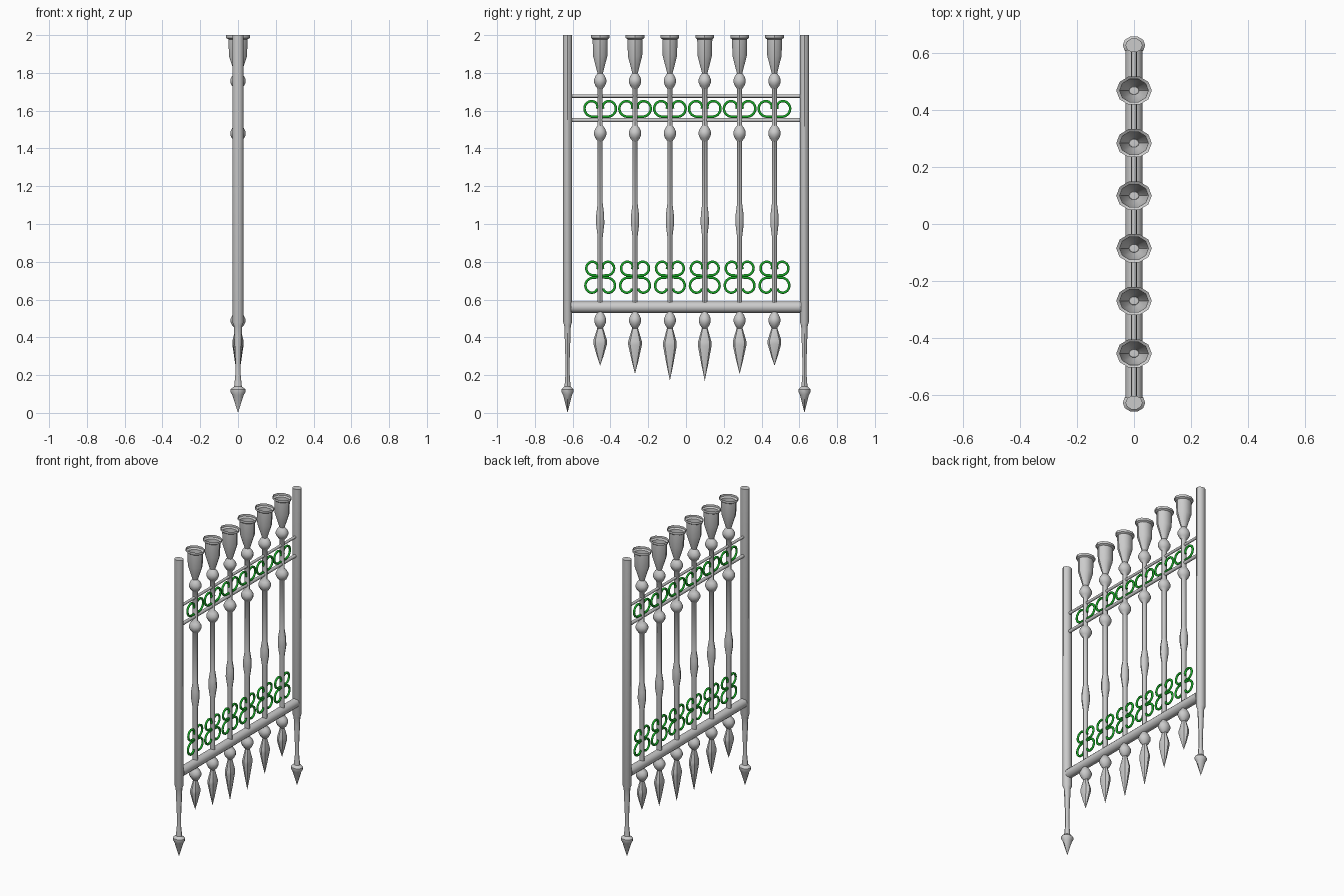
import bpy, bmesh, math

if "Cube" in bpy.data.objects:
    bpy.data.objects.remove(bpy.data.objects["Cube"])

green = bpy.data.materials.new("green_paint")
green.diffuse_color = (0.01, 0.40, 0.02, 1)
green.use_nodes = True
green.node_tree.nodes["Principled BSDF"].inputs["Base Color"].default_value = green.diffuse_color


def finish(obj, angle=40):
    bpy.ops.object.select_all(action='DESELECT')
    obj.select_set(True)
    bpy.context.view_layer.objects.active = obj
    bpy.ops.object.shade_smooth_by_angle(angle=math.radians(angle))


def turned(name, profile, y, sx=1.2, seg=10):
    """Revolve (radius, z) points about z; zero radius closes to a point."""
    bm = bmesh.new()
    rings = []
    for r, z in profile:
        if r == 0:
            rings.append([bm.verts.new((0, y, z))] * seg)
        else:
            rings.append([bm.verts.new((sx * r * math.cos(math.tau * k / seg),
                                        y + r * math.sin(math.tau * k / seg), z))
                          for k in range(seg)])
    for a, b in zip(rings, rings[1:]):
        for k in range(seg):
            n = (k + 1) % seg
            bm.faces.new(list(dict.fromkeys((a[k], a[n], b[n], b[k]))))
    bmesh.ops.recalc_face_normals(bm, faces=bm.faces)
    me = bpy.data.meshes.new(name)
    bm.to_mesh(me)
    bm.free()
    obj = bpy.data.objects.new(name, me)
    bpy.context.collection.objects.link(obj)
    finish(obj)
    return obj


def ball(z, r, h, neck):
    """Profile of a turned ball, top to bottom."""
    return [(neck, z + h), (r * .78, z + h * .62), (r, z + h * .2),
            (r, z - h * .2), (r * .78, z - h * .62), (neck, z - h)]


def rail(name, z, r):
    bpy.ops.mesh.primitive_cylinder_add(vertices=12, radius=r, depth=1.22,
                                        location=(0, 0, z), rotation=(math.pi / 2, 0, 0))
    obj = bpy.context.object
    obj.name = name
    finish(obj)


def scrolls(name, y, curls):
    """Pairs of curls either side of a picket: (link z, offset, centre z, radius, up)."""
    cu = bpy.data.curves.new(name, 'CURVE')
    cu.dimensions = '3D'
    cu.bevel_depth = 0.0075
    cu.bevel_resolution = 1
    cu.use_fill_caps = True
    for link, off, cz, r, up, sweep in curls:
        for side in (-1, 1):
            pts = [(0, link)]
            for k in range(19):
                t = k / 18
                a = math.radians(-100 + sweep * t)
                rr = r * (1 - 0.5 * t ** 2)
                pts.append((off + rr * math.cos(a), cz + up * rr * math.sin(a)))
            sp = cu.splines.new('POLY')
            sp.points.add(len(pts) - 1)
            for p, (u, z) in zip(sp.points, pts):
                p.co = (0, y + side * u, z, 1)
    cu.materials.append(green)
    obj = bpy.data.objects.new(name, cu)
    bpy.context.collection.objects.link(obj)
    finish(obj) if obj.type == 'MESH' else None


# End posts with narrow ground spikes
post = [(0, 2), (.025, 2), (.025, .48), (.018, .46), (.016, .40), (.011, .26), (.012, .20),
        (.017, .14), (.033, .125), (.033, .11), (.025, .095), (0, 0)]
for label, y in (("left", -.627), ("right", .627)):
    turned("end_post_" + label, post, y)

# Horizontal rails
rail("bottom_rail", .56, .03)
rail("middle_rail", 1.55, .011)
rail("top_rail", 1.677, .009)

# Pickets: open cup, two balls, swollen bar, spear point below
cup = [(.052, 2), (.052, 1.985), (.042, 1.978), (.040, 1.89), (.021, 1.82), (.014, 1.795)]
bar = ([(0, 1.80)] + ball(1.757, .034, .042, .014) + ball(1.48, .034, .042, .014)
       + [(.014, 1.11), (.022, 1.05), (.023, 1.0), (.014, .93), (.014, .54)]
       + ball(.49, .033, .042, .014) + [(0, .44)])
tips = (.25, .206, .17)
for i in range(6):
    y = .007 + .1845 * (i - 2.5)
    tip = tips[min(i, 5 - i)]
    wide = .34 + .14 * tip
    turned(f"picket_cup_{i}", cup, y)
    turned(f"picket_bar_{i}", bar, y)
    turned(f"picket_spear_{i}", [(0, .455), (.015, .45), (.036, wide + .01), (.036, wide - .01),
                                 (.018, (wide + tip) / 2 - .01), (0, tip)], y, sx=.8, seg=8)
    # Green scrollwork
    scrolls(f"lower_scroll_{i}", y, [(.722, .036, .768, .040, 1, 300),
                                     (.722, .036, .670, .046, -1, 250)])
    scrolls(f"upper_scroll_{i}", y, [(1.567, .040, 1.614, .046, 1, 290)])
